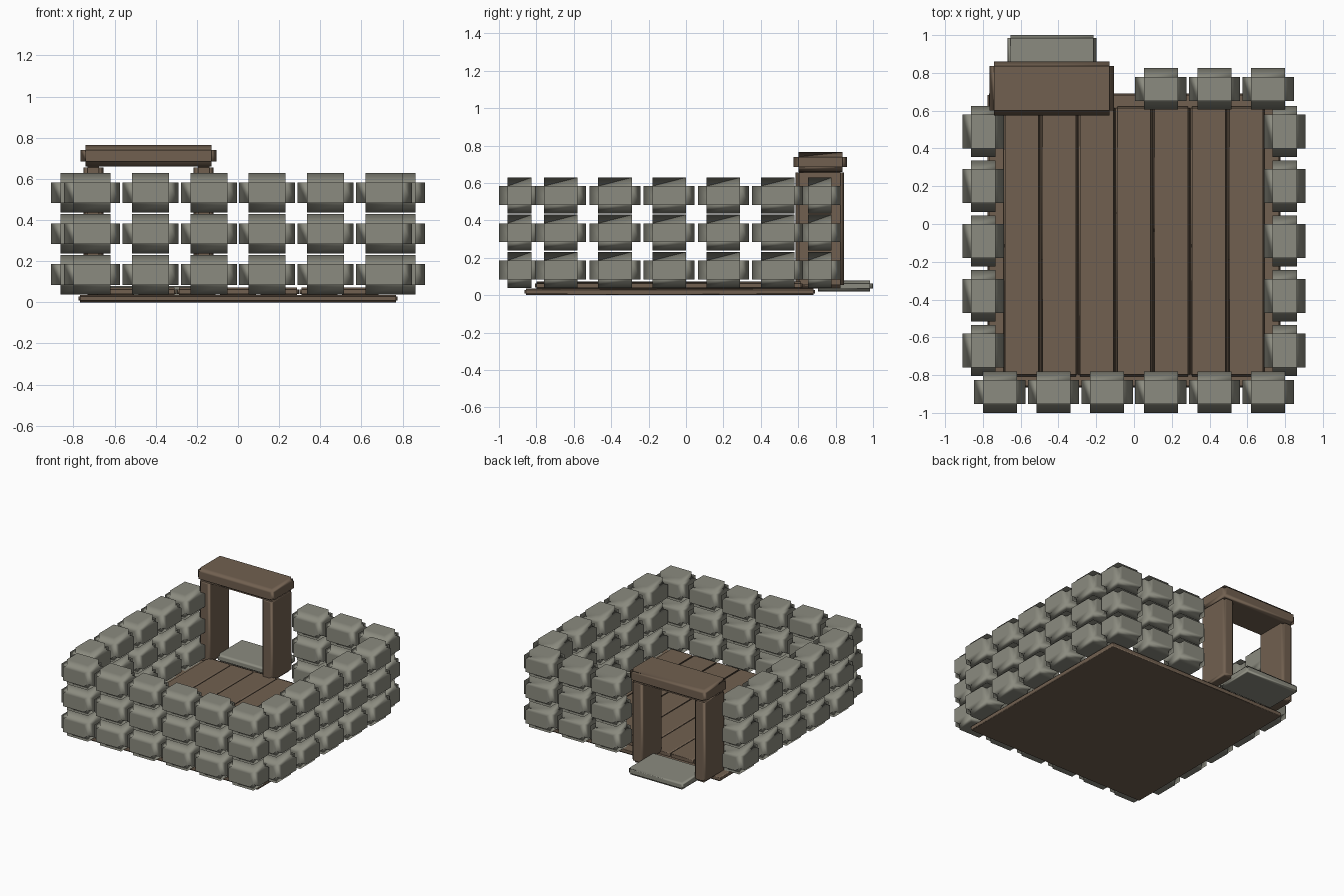
import bpy

cube = bpy.data.objects.get("Cube")
if cube:
    bpy.data.objects.remove(cube, do_unlink=True)


def material(name, rgb):
    m = bpy.data.materials.new(name)
    m.use_nodes = True
    m.diffuse_color = (*rgb, 1)
    m.node_tree.nodes["Principled BSDF"].inputs["Base Color"].default_value = (*rgb, 1)
    return m


STONE = material("grey stone", (0.26, 0.26, 0.215))
WOOD = material("brown wood", (0.165, 0.117, 0.08))


def notched_block(name, center, size, notch, mat):
    """Box whose every edge is cut by a square notch."""
    bpy.ops.mesh.primitive_cube_add(size=1, location=center)
    ob = bpy.context.object
    ob.name = name
    for v in ob.data.vertices:
        v.co = [c * s for c, s in zip(v.co, size)]
    bpy.ops.object.shade_smooth()
    bevel = ob.modifiers.new("notch", 'BEVEL')
    bevel.width = notch
    bevel.segments = 2
    bevel.profile = 0
    bevel.limit_method = 'NONE'
    bevel.harden_normals = True
    ob.data.materials.append(mat)
    return ob


# Stone walls: three courses around the floor, with a doorway at the back
LENGTH, DEPTH, HEIGHT, NOTCH = 0.272, 0.22, 0.192, 0.046
for course in range(3):
    z = 0.135 + course * 0.199
    for i in range(6):
        x = (i - 2.5) * 0.284
        notched_block("front_stone", (x, -0.89, z), (LENGTH, DEPTH, HEIGHT), NOTCH, STONE)
        if i > 2:
            notched_block("back_stone", (x, 0.715, z), (LENGTH, DEPTH, HEIGHT), NOTCH, STONE)
    for i in range(5):
        y = -0.67 + i * 0.29
        for side, name in ((-1, "right_stone"), (1, "left_stone")):
            notched_block(name, (side * 0.798, y, z), (DEPTH, LENGTH, HEIGHT), NOTCH, STONE)

# Floor slab and planks
notched_block("floor_base", (0, -0.087, 0.018), (1.55, 1.555, 0.036), 0.008, WOOD)
for i in range(7):
    notched_block("floor_plank", ((i - 3) * 0.198, -0.092, 0.052), (0.195, 1.43, 0.04), 0.009, WOOD)

# Door frame and doorstep
DOOR_X = -0.435
for side in (-1, 1):
    notched_block("door_post", (DOOR_X + side * 0.268, 0.715, 0.355), (0.097, 0.26, 0.64), 0.02, WOOD)
notched_block("door_lintel", (DOOR_X, 0.718, 0.712), (0.66, 0.285, 0.105), 0.025, WOOD)
notched_block("doorstep", (DOOR_X, 0.845, 0.049), (0.472, 0.31, 0.058), 0.016, STONE)
